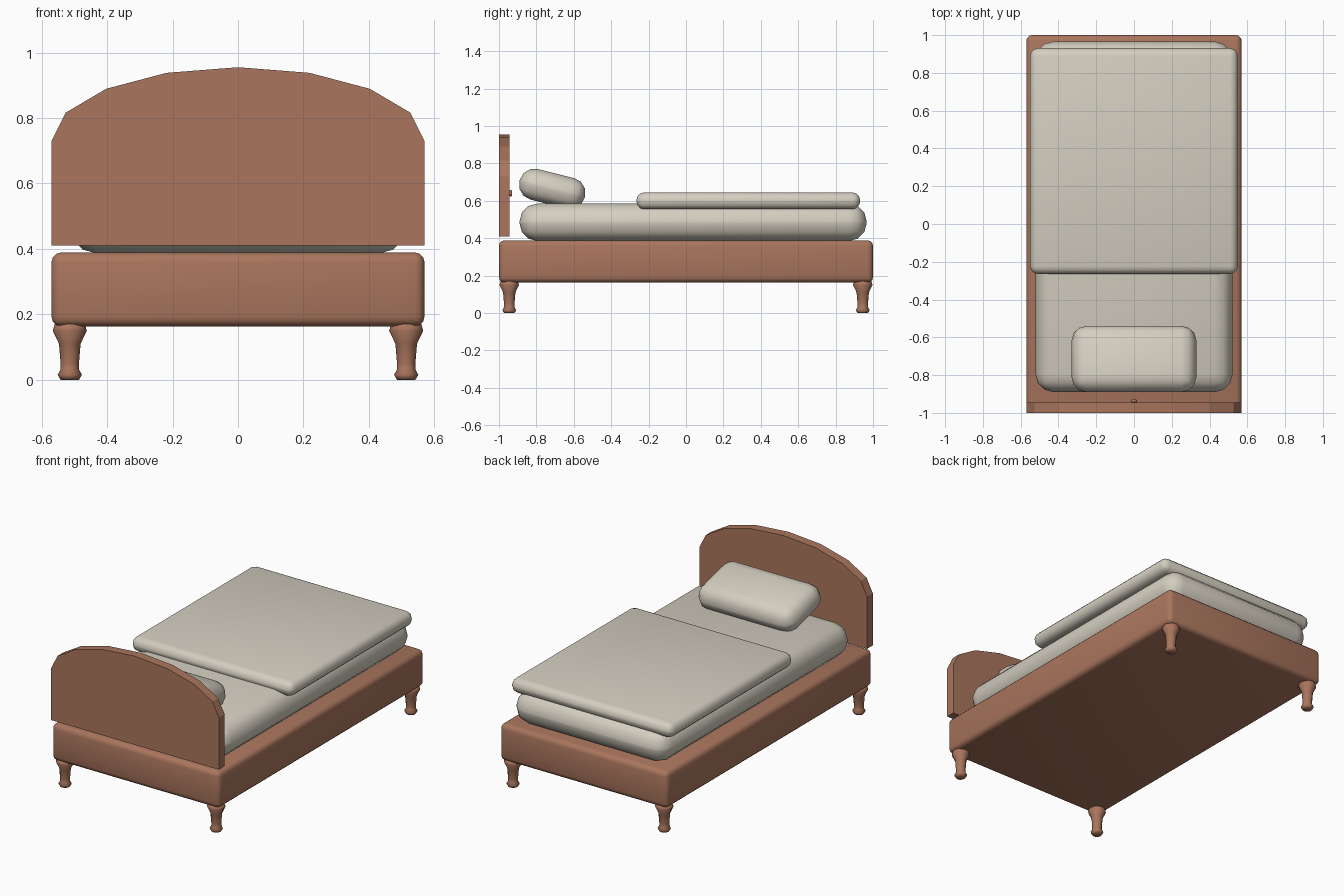
import bpy, bmesh, math
from mathutils import Matrix

cube = bpy.data.objects.get("Cube")
if cube:
    bpy.data.objects.remove(cube, do_unlink=True)


def material(name, color):
    m = bpy.data.materials.new(name)
    m.use_nodes = True
    m.diffuse_color = color
    m.node_tree.nodes["Principled BSDF"].inputs["Base Color"].default_value = color
    return m


wood = material("warm wood", (0.40, 0.18, 0.11, 1))
linen = material("cream linen", (0.66, 0.62, 0.53, 1))


def finish(name, bm, mat, smooth=True):
    bmesh.ops.recalc_face_normals(bm, faces=bm.faces)
    mesh = bpy.data.meshes.new(name)
    bm.to_mesh(mesh)
    bm.free()
    mesh.materials.append(mat)
    for p in mesh.polygons:
        p.use_smooth = smooth
    obj = bpy.data.objects.new(name, mesh)
    bpy.context.collection.objects.link(obj)
    return obj


def soft_box(name, center, size, radius, segments, mat, tilt=0):
    """Rounded box, optionally tilted around x."""
    bm = bmesh.new()
    bmesh.ops.create_cube(bm, size=1, matrix=Matrix.Diagonal((*size, 1)))
    bmesh.ops.bevel(bm, geom=bm.edges[:], offset=radius, segments=segments,
                    profile=0.5, affect='EDGES')
    obj = finish(name, bm, mat)
    obj.location = center
    obj.rotation_euler.x = math.radians(tilt)
    return obj


def lathe(name, profile, sides, mat):
    """Turned solid around z from (radius, height) pairs."""
    bm = bmesh.new()
    rings = [[bm.verts.new((r * math.cos(a), r * math.sin(a), z))
              for a in (math.tau * i / sides for i in range(sides))]
             for r, z in profile]
    for low, high in zip(rings, rings[1:]):
        for i in range(sides):
            j = (i + 1) % sides
            bm.faces.new((low[i], low[j], high[j], high[i]))
    bm.faces.new(rings[0])
    bm.faces.new(rings[-1])
    return finish(name, bm, mat)


# Base and bedding
soft_box("bed_base", (0, 0, 0.276), (1.14, 2.0, 0.226), 0.03, 3, wood)
soft_box("mattress", (0, 0.038, 0.485), (1.044, 1.856, 0.2), 0.095, 3, linen)
soft_box("blanket", (0, 0.333, 0.6), (1.1, 1.196, 0.09), 0.042, 3, linen)
soft_box("pillow", (0, -0.715, 0.664), (0.66, 0.36, 0.168), 0.08, 3, linen, tilt=-14)

# Headboard with an arched top
bm = bmesh.new()
outline = [(-0.57, 0.41), (0.57, 0.41)]
for i in range(9):
    a = math.pi * i / 8
    outline.append((0.57 * math.cos(a), 0.73 + 0.225 * math.sin(a)))
face = bm.faces.new([bm.verts.new((x, -1.0, z)) for x, z in outline])
grown = bmesh.ops.extrude_face_region(bm, geom=[face])
bmesh.ops.translate(bm, vec=(0, 0.056, 0),
                    verts=[v for v in grown["geom"] if isinstance(v, bmesh.types.BMVert)])
finish("headboard", bm, wood, smooth=False)

# Small button on the inner side of the headboard
button = lathe("headboard_button", [(0.011, 0), (0.017, 0.005), (0.017, 0.011), (0.011, 0.016)],
               12, wood)
button.location = (0, -0.945, 0.64)
button.rotation_euler.x = -math.pi / 2

# Turned legs
leg_profile = [(0.028, 0), (0.037, 0.015), (0.028, 0.032), (0.028, 0.05),
               (0.033, 0.11), (0.052, 0.15), (0.046, 0.17)]
for end, y in (("head", -0.945), ("foot", 0.945)):
    for side, x in (("left", 0.514), ("right", -0.514)):
        lathe(f"{end}_{side}_leg", leg_profile, 12, wood).location = (x, y, 0)
